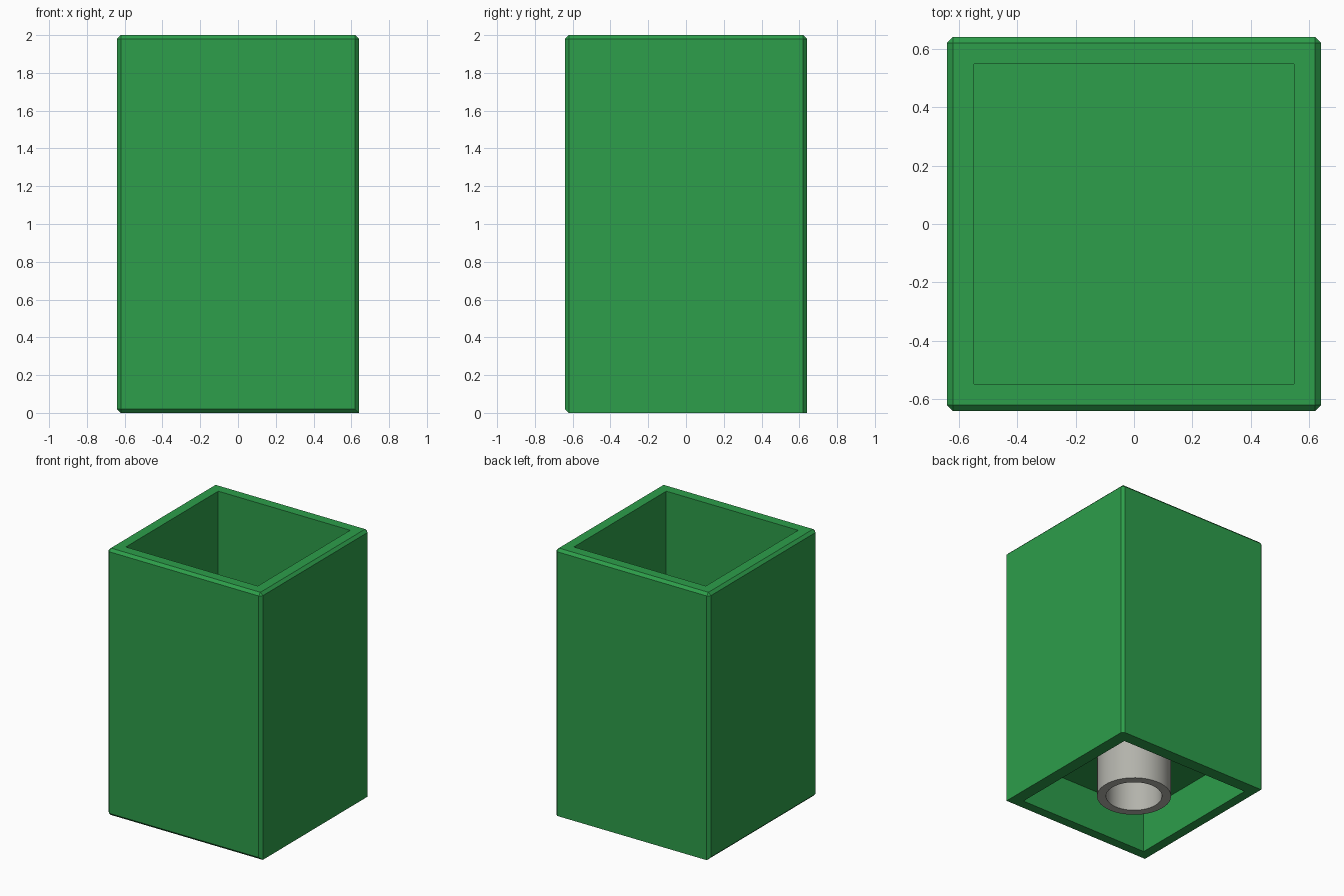
import bpy, bmesh, math
from mathutils import Vector

if "Cube" in bpy.data.objects:
    bpy.data.objects.remove(bpy.data.objects["Cube"])

HALF, HEIGHT, CHAMFER = 0.64, 2.0, 0.02
INNER = 0.547            # half width of both pockets
CEILING, FLOOR = 0.32, 0.41


def material(name, rgb):
    m = bpy.data.materials.new(name)
    m.diffuse_color = (*rgb, 1.0)
    m.use_nodes = True
    m.node_tree.nodes["Principled BSDF"].inputs["Base Color"].default_value = m.diffuse_color
    return m


def finish(bm, name, mat):
    bmesh.ops.recalc_face_normals(bm, faces=bm.faces[:])
    me = bpy.data.meshes.new(name)
    bm.to_mesh(me)
    bm.free()
    ob = bpy.data.objects.new(name, me)
    bpy.context.collection.objects.link(ob)
    me.materials.append(mat)
    return ob


def box(half, z0, z1):
    bm = bmesh.new()
    bmesh.ops.create_cube(bm, size=1.0)
    for v in bm.verts:
        v.co = Vector((v.co.x * 2 * half, v.co.y * 2 * half,
                       z0 + (v.co.z + 0.5) * (z1 - z0)))
    return bm


green = material("green", (0.026, 0.342, 0.069))
grey = material("light grey", (0.45, 0.45, 0.41))

# Outer shell: chamfer all edges except the back and right bottom ones
bm = box(HALF, 0, HEIGHT)
edges = []
for e in bm.edges:
    mid = (e.verts[0].co + e.verts[1].co) / 2
    if not (mid.z < 0.01 and (mid.x > 0.1 or mid.y > 0.1)):
        edges.append(e)
bmesh.ops.bevel(bm, geom=edges, offset=CHAMFER, segments=1, affect='EDGES')
shell = finish(bm, "box_shell", green)

# Deep pocket from the top and shallow pocket from below
for name, z0, z1 in (("top_pocket_cutter", FLOOR, HEIGHT + 0.2),
                     ("bottom_pocket_cutter", -0.2, CEILING)):
    cutter = finish(box(INNER, z0, z1), name, green)
    cutter.hide_render = True
    mod = shell.modifiers.new(name, 'BOOLEAN')
    mod.operation = 'DIFFERENCE'
    mod.solver = 'EXACT'
    mod.object = cutter
    bpy.context.view_layer.objects.active = shell
    bpy.ops.object.modifier_apply(modifier=name)
    bpy.data.objects.remove(cutter)

# Hollow tube under the floor, revolved from a rectangular section
bm = bmesh.new()
profile = [(0.195, 0), (0.258, 0), (0.258, CEILING), (0.195, CEILING)]
N = 48
rings = [[bm.verts.new((r * math.cos(2 * math.pi * i / N),
                        r * math.sin(2 * math.pi * i / N), z))
          for r, z in profile] for i in range(N)]
for i in range(N):
    a, b = rings[i], rings[(i + 1) % N]
    for k in range(4):
        j = (k + 1) % 4
        bm.faces.new((a[k], b[k], b[j], a[j]))
tube = finish(bm, "bottom_tube", grey)
bpy.ops.object.select_all(action='DESELECT')
tube.select_set(True)
bpy.context.view_layer.objects.active = tube
bpy.ops.object.shade_smooth_by_angle(angle=math.radians(30))
